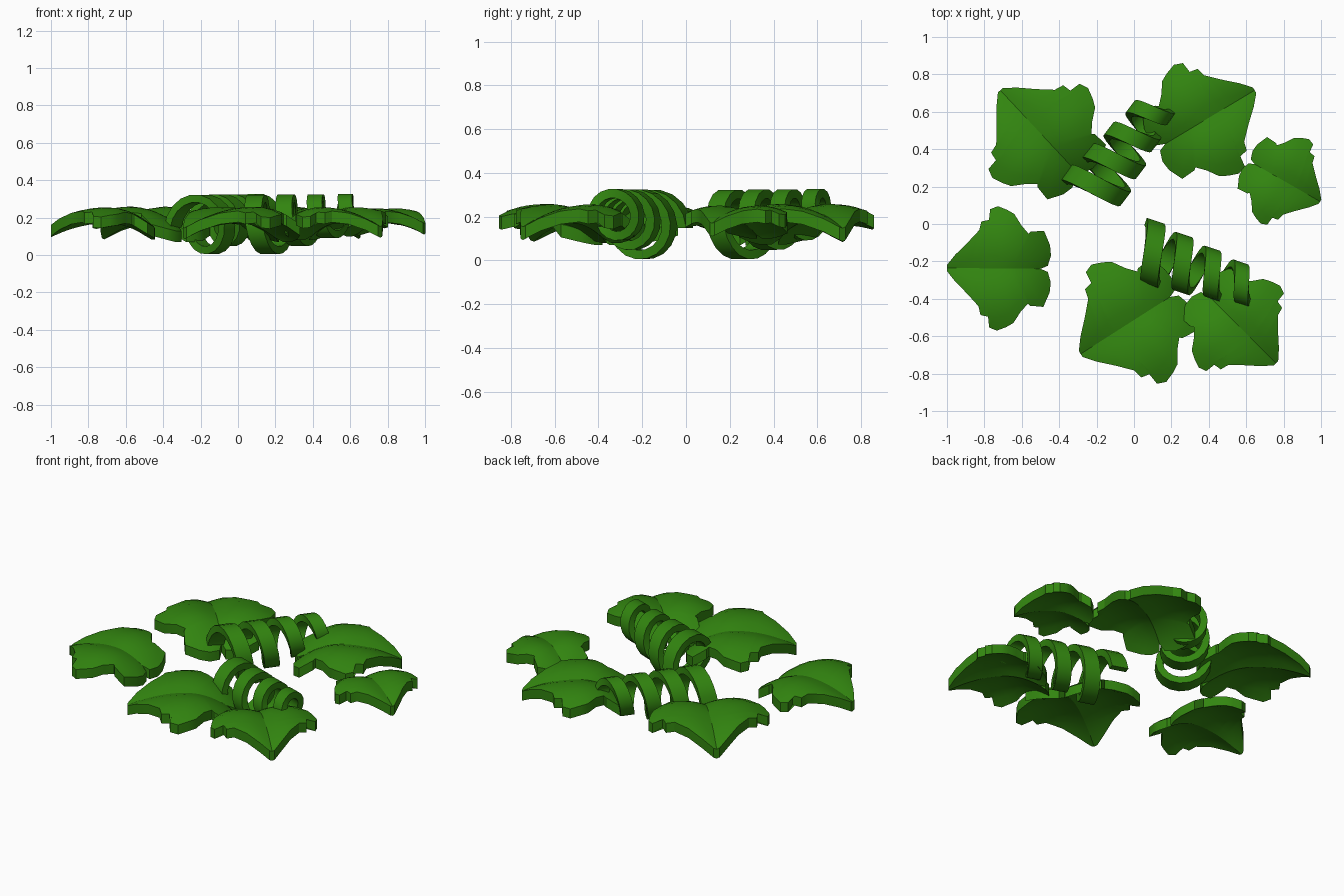
import bpy, bmesh, math
from mathutils import Vector

if "Cube" in bpy.data.objects:
    bpy.data.objects.remove(bpy.data.objects["Cube"])

green = bpy.data.materials.new("leaf green")
green.diffuse_color = (0.032, 0.235, 0.005, 1)
green.use_nodes = True
green.node_tree.nodes["Principled BSDF"].inputs["Base Color"].default_value = green.diffuse_color

# half outline of a lobed leaf, base notch to tip: (along midrib, sideways)
HALF = [(0.09, 0.0), (0.02, 0.03), (-0.01, 0.13), (0.0, 0.23), (0.06, 0.37), (0.19, 0.36),
        (0.21, 0.34), (0.28, 0.42), (0.35, 0.53), (0.42, 0.57), (0.51, 0.605), (0.585, 0.575),
        (0.57, 0.475), (0.67, 0.455), (0.69, 0.37), (0.80, 0.25), (0.92, 0.13), (1.0, 0.03), (1.0, 0.0)]
STEPS = 5


def finish(name, bm):
    bmesh.ops.remove_doubles(bm, verts=bm.verts, dist=1e-4)
    bmesh.ops.recalc_face_normals(bm, faces=bm.faces)
    me = bpy.data.meshes.new(name)
    bm.to_mesh(me)
    bm.free()
    me.materials.append(green)
    ob = bpy.data.objects.new(name, me)
    bpy.context.collection.objects.link(ob)
    bpy.ops.object.select_all(action='DESELECT')
    ob.select_set(True)
    bpy.context.view_layer.objects.active = ob
    bpy.ops.object.shade_smooth_by_angle(angle=math.radians(30))
    return ob


def leaf(name, base, tip, width, thick=0.06):
    """Domed leaf with a creased midrib, running from base to tip."""
    base, tip = Vector(base), Vector(tip)
    axis = tip - base
    size = axis.length
    side = Vector((-axis.y, axis.x)).normalized() * width

    def height(u, v):
        v = abs(v)
        drop = 0.27 if u > 0.45 else 0.55
        return 0.23 + size / 0.6 * (0.22 * v - 0.44 * v * v - drop * (u - 0.45) ** 2)

    bm = bmesh.new()
    n = len(HALF) - 1
    for s in (1, -1):
        layers = []
        for dz in (0, thick):
            rows = []
            for i, (u, v) in enumerate(HALF):
                mid = 0.09 + 0.91 * i / n
                row = []
                for k in range(STEPS + 1):
                    f = k / STEPS
                    uu, vv = mid + (u - mid) * f, v * f
                    p = base + axis * uu + side * (s * vv)
                    row.append(bm.verts.new((p.x, p.y, height(uu, vv) - dz)))
                rows.append(row)
            layers.append(rows)
            for i in range(n):
                for k in range(STEPS):
                    bm.faces.new((rows[i][k], rows[i + 1][k], rows[i + 1][k + 1], rows[i][k + 1]))
        # rim wall
        a, b = layers
        for i in range(n):
            bm.faces.new((a[i][-1], a[i + 1][-1], b[i + 1][-1], b[i][-1]))
    # collapse the zero-width ends of each half
    bmesh.ops.dissolve_degenerate(bm, dist=1e-5, edges=bm.edges)
    finish(name, bm)


def tendril(name, start, end, turns=3.6, per_turn=18, width=0.1, thick=0.042):
    """Tapering ribbon coil; start and end are axis points at turns 0 and 3."""
    start, end = Vector(start), Vector(end)
    step = (end - start) / 3
    a = step.normalized()
    left = Vector((-a.y, a.x, 0))
    a3, up = Vector((a.x, a.y, 0)), Vector((0, 0, 1))
    bm = bmesh.new()
    prev = first = None
    count = int(turns * per_turn)
    for i in range(count + 1):
        t = i / per_turn
        c = start + step * t
        centre = Vector((c.x, c.y, 0.148 + 0.022 * t))
        r = 0.176 - 0.021 * t
        ang = 2 * math.pi * t
        out = left * math.cos(ang) + up * math.sin(ang)
        w = width / 2 * (1 - 0.06 * t)
        ring = [bm.verts.new(centre + out * rr + a3 * ww)
                for rr, ww in ((r, -w), (r, w), (r - thick, w), (r - thick, -w))]
        if prev:
            for k in range(4):
                j = (k + 1) % 4
                bm.faces.new((prev[k], prev[j], ring[j], ring[k]))
        else:
            first = ring
        prev = ring
    bm.faces.new(first)
    bm.faces.new(prev)
    finish(name, bm)


# leaves: base, tip, sideways scale
leaf("leaf_back_left", (-0.28, 0.25), (-0.715, 0.715), 0.58)
leaf("leaf_back_right", (0.12, 0.40), (0.645, 0.715), 0.56)
leaf("leaf_right_small", (0.61, 0.34), (0.995, 0.12), 0.43)
leaf("leaf_front_centre", (0.24, -0.36), (-0.285, -0.695), 0.615)
leaf("leaf_front_right", (0.36, -0.345), (0.76, -0.745), 0.51)
leaf("leaf_left", (-0.45, -0.24), (-1.0, -0.235), 0.55)

# curled tendrils
tendril("tendril_back", (-0.225, 0.17), (0.07, 0.56))
tendril("tendril_front", (0.06, -0.15), (0.535, -0.31))
